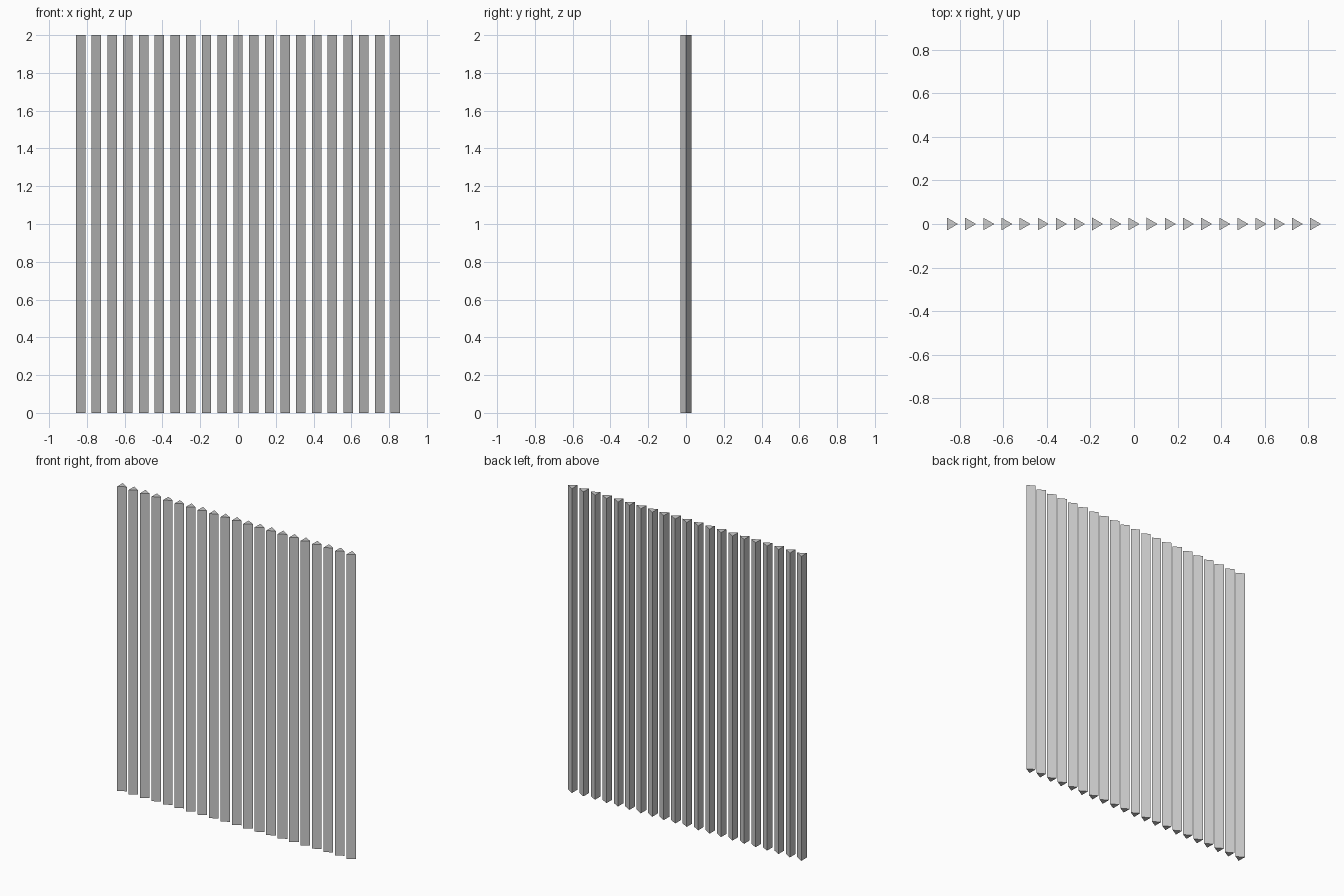
import bpy, math

if "Cube" in bpy.data.objects:
    bpy.data.objects.remove(bpy.data.objects["Cube"])

COUNT = 21       # slats in the row
R = 1 / 30       # circumradius of the triangular section
PITCH = 2.5 * R  # spacing between slats
HEIGHT = 2.0

# Row of upright triangular prisms, each with its point facing +x
for i in range(COUNT):
    x = (i - (COUNT - 1) / 2) * PITCH - R / 4
    bpy.ops.mesh.primitive_cylinder_add(vertices=3, radius=R, depth=HEIGHT,
                                        location=(x, 0, HEIGHT / 2))
    slat = bpy.context.object
    slat.name = f"slat_{i + 1:02d}"
    # Turn the section so the first corner points along +x
    first = slat.data.vertices[0].co
    slat.rotation_euler.z = -math.atan2(first.y, first.x)
